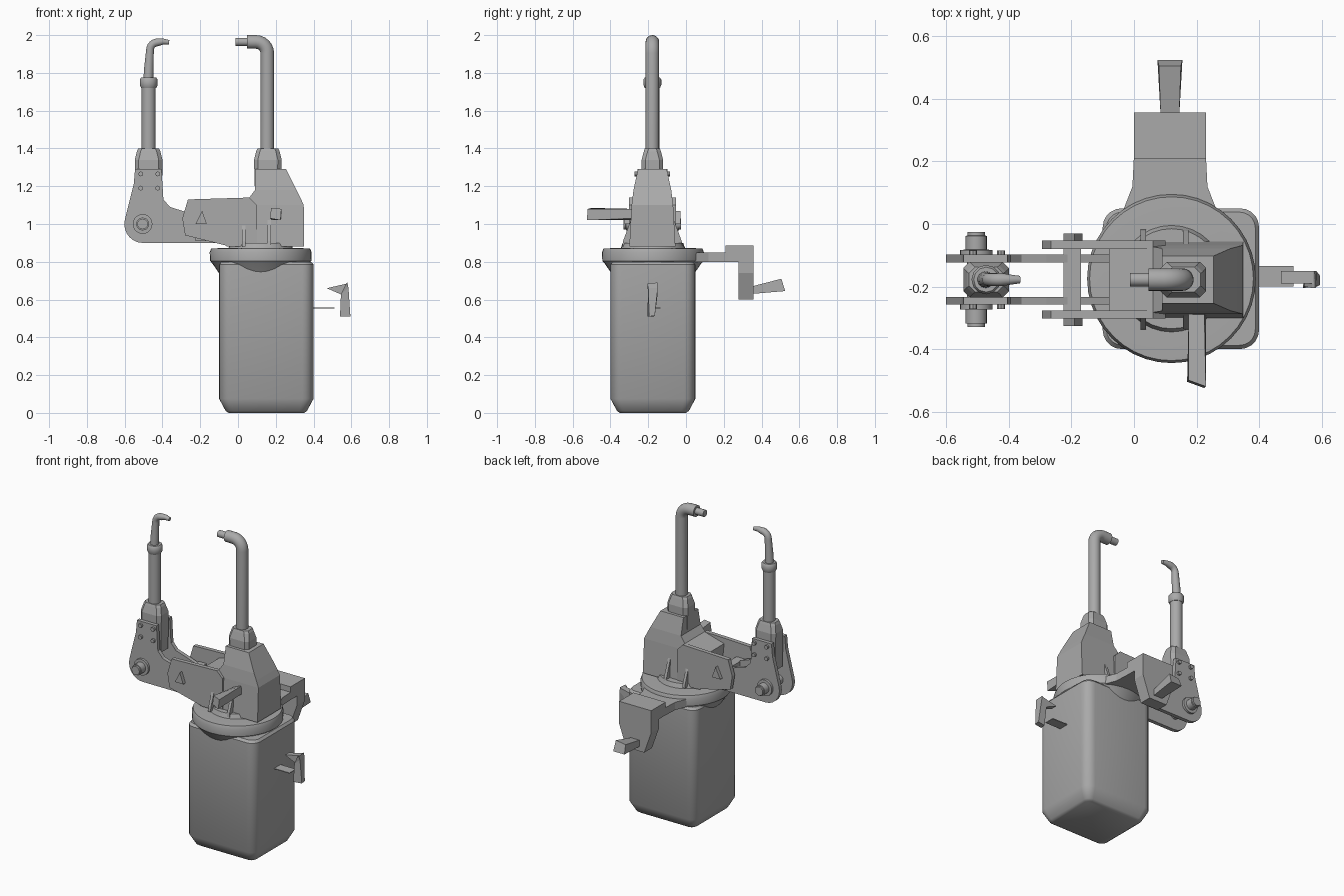
import bpy, bmesh, math
from mathutils import Vector

cube = bpy.data.objects.get("Cube")
if cube:
    bpy.data.objects.remove(cube, do_unlink=True)

GREY = (0.4, 0.4, 0.4, 1)
grey = bpy.data.materials.new("plain grey")
grey.use_nodes = True
grey.diffuse_color = GREY
grey.node_tree.nodes["Principled BSDF"].inputs["Base Color"].default_value = GREY

YC = -0.178          # centre plane of the arms
CX, CY = 0.12, -0.175  # centre of the collar


def finish(name, bm, smooth=False):
    bmesh.ops.recalc_face_normals(bm, faces=bm.faces)
    mesh = bpy.data.meshes.new(name)
    bm.to_mesh(mesh)
    bm.free()
    mesh.materials.append(grey)
    ob = bpy.data.objects.new(name, mesh)
    bpy.context.scene.collection.objects.link(ob)
    if smooth:
        bpy.ops.object.select_all(action="DESELECT")
        ob.select_set(True)
        bpy.context.view_layer.objects.active = ob
        bpy.ops.object.shade_smooth_by_angle(angle=math.radians(35))
    return ob


def loft(name, rings, smooth=False):
    """Skin a list of point loops and cap both ends."""
    bm = bmesh.new()
    loops = [[bm.verts.new(p) for p in r] for r in rings]
    n = len(loops[0])
    for a, b in zip(loops, loops[1:]):
        for i in range(n):
            j = (i + 1) % n
            bm.faces.new((a[i], a[j], b[j], b[i]))
    bm.faces.new(loops[0])
    bm.faces.new(loops[-1])
    return finish(name, bm, smooth)


def plate(name, pts, y0, y1):
    """Front outline (x, z) extruded along y."""
    return loft(name, [[(x, y, z) for x, z in pts] for y in (y0, y1)])


def rect(x0, x1, y0, y1, z):
    return [(x0, y0, z), (x1, y0, z), (x1, y1, z), (x0, y1, z)]


def box(name, x0, x1, y0, y1, z0, z1):
    return loft(name, [rect(x0, x1, y0, y1, z0), rect(x0, x1, y0, y1, z1)])


def tube(name, path, n=20):
    """Round tube through (x, y, z, radius) stations."""
    pts = [Vector(p[:3]) for p in path]
    rings = []
    for i, p in enumerate(pts):
        t = pts[min(i + 1, len(pts) - 1)] - pts[max(i - 1, 0)]
        side = Vector((0, 1, 0)) if abs(t.normalized().y) < 0.9 else Vector((1, 0, 0))
        other = t.cross(side).normalized()
        angles = [2 * math.pi * k / n for k in range(n)]
        rings.append([p + path[i][3] * (side * math.cos(a) + other * math.sin(a)) for a in angles])
    return loft(name, rings, True)


def rounded(x0, x1, y0, y1, r, z, steps=5):
    """Rounded rectangle loop at height z."""
    out = []
    corners = [(x1 - r, y1 - r), (x0 + r, y1 - r), (x0 + r, y0 + r), (x1 - r, y0 + r)]
    for q, (cx, cy) in enumerate(corners):
        for k in range(steps + 1):
            a = math.pi / 2 * (q + k / steps)
            out.append((cx + r * math.cos(a), cy + r * math.sin(a), z))
    return out


# Transformer body with chamfered foot
loft("transformer_body", [
    rounded(-0.1 + d, 0.4 - d, -0.4 + d, 0.05 - d, r, z)
    for d, r, z in [(0.05, 0.03, 0), (0.035, 0.04, 0.01), (0, 0.06, 0.075),
                    (0, 0.06, 0.785), (0.012, 0.05, 0.8)]], True)

# Collar: underside funnel, flange and turntable
tube("collar", [(CX, CY, z, r) for z, r in [
    (0.71, 0.2), (0.79, 0.255), (0.805, 0.268), (0.85, 0.27), (0.87, 0.262),
    (0.872, 0.22)]], 40)
tube("turntable", [(CX, CY, 0.86, 0.175), (CX, CY, 0.9, 0.16)], 32)

# Rear bracket
loft("rear_bracket_plate", [
    [(-0.04, 0.03, z), (0.27, 0.03, z), (0.235, 0.12, z), (0.23, 0.22, z), (0, 0.22, z), (-0.005, 0.12, z)]
    for z in (0.8, 0.85)])
box("rear_bracket_head", 0, 0.23, 0.21, 0.357, 0.8, 0.885)
loft("rear_bracket_drop", [rect(0.05, 0.18, 0.277, 0.357, 0.6),
                           rect(0, 0.23, 0.277, 0.357, 0.74), rect(0, 0.23, 0.277, 0.357, 0.81)])
loft("rear_connector", [
    [(0.085, 0.35, 0.63), (0.145, 0.35, 0.63), (0.145, 0.35, 0.67), (0.085, 0.35, 0.67)],
    [(0.075, 0.525, 0.645), (0.155, 0.525, 0.645), (0.15, 0.505, 0.71), (0.08, 0.505, 0.7)]])

# Side and front connectors
loft("side_connector_blade", [
    [(0.54, -0.205, 0.51), (0.595, -0.195, 0.51), (0.595, -0.165, 0.515), (0.545, -0.17, 0.51)],
    [(0.545, -0.2, 0.63), (0.585, -0.2, 0.66), (0.583, -0.15, 0.66), (0.545, -0.15, 0.63)],
    [(0.57, -0.205, 0.68), (0.58, -0.205, 0.685), (0.578, -0.15, 0.69), (0.57, -0.15, 0.68)]])
plate("side_connector_wedge", [(0.47, 0.66), (0.55, 0.625), (0.578, 0.685)], -0.19, -0.15)
loft("side_connector_tab", [rect(0.39, 0.51, -0.2, -0.135, z) for z in (0.553, 0.558)])
loft("front_connector", [
    [(0.18, -0.28, 1.02), (0.23, -0.28, 1.03), (0.225, -0.28, 1.08), (0.175, -0.28, 1.06)],
    [(0.17, -0.505, 1.03), (0.225, -0.525, 1.02), (0.23, -0.52, 1.08), (0.175, -0.5, 1.085)]])

# Fixed arm housing, tapering in towards the electrode holder
loft("fixed_arm_housing", [rect(x0, x1, YC - w, YC + w, z) for x0, x1, w, z in [
    (-0.06, 0.35, 0.122, 0.88), (-0.08, 0.348, 0.11, 1.1),
    (0.06, 0.33, 0.105, 1.14), (0.09, 0.31, 0.1, 1.18), (0.09, 0.255, 0.076, 1.29)]])

# Fork plates, movable arm plates, bolts and gussets on each side
FORK = [(-0.295, 1.03), (-0.265, 1.13), (0.06, 1.14), (0.1, 1.1), (0.1, 0.88), (-0.04, 0.88), (-0.28, 0.94)]
pivot = [(-0.505 + 0.097 * math.cos(a), 1 + 0.1 * math.sin(a))
         for a in [math.radians(d) for d in range(165, 271, 15)]]
ARM = pivot + [(-0.08, 0.9), (-0.08, 0.99), (-0.28, 1.065), (-0.36, 1.09),
               (-0.395, 1.13), (-0.405, 1.29), (-0.545, 1.29), (-0.552, 1.21)]
for side, s in (("right", -1), ("left", 1)):
    plate("fork_plate_" + side, FORK, YC + s * 0.098, YC + s * 0.125)
    plate("movable_arm_plate_" + side, ARM, YC + s * 0.055, YC + s * 0.08)
    tube("pivot_boss_" + side, [(-0.505, YC + s * d, 1, r) for d, r in [
        (0.07, 0.052), (0.095, 0.052), (0.096, 0.034), (0.14, 0.034), (0.141, 0.028), (0.152, 0.028)]])
    for x in (-0.515, -0.425):
        for z in (1.19, 1.265):
            tube("arm_bolt_" + side, [(x, YC + s * 0.07, z, 0.013), (x, YC + s * 0.094, z, 0.013)], 8)
    for x in (0.03, 0.165):
        loft("gusset_" + side, [
            [(x + d, YC + s * 0.1, 0.88), (x + d, YC + s * 0.16, 0.88),
             (x + d, YC + s * 0.155, 0.91), (x + d, YC + s * 0.1, 1.06)] for d in (-0.009, 0.009)])
    # Small fork end stop
    plate("fork_stop_" + side, [(-0.225, 1.0), (-0.19, 1.07), (-0.165, 1.0)],
          YC + s * 0.12, YC + s * 0.148)

box("arm_cross_plate", -0.225, -0.17, YC - 0.1, YC + 0.1, 0.91, 1.04)
tube("pivot_pin", [(-0.505, YC - 0.08, 1, 0.03), (-0.505, YC + 0.08, 1, 0.03)])

# Electrode holders: clamp blocks with tapered tops
for label, x, low in (("movable", -0.473, 1.1), ("fixed", 0.158, 1.2)):
    loft(label + "_electrode_holder", [
        rounded(x - w, x + w, YC - d, YC + d, 0.02, z, 1)
        for w, d, z in [(0.07, 0.057, low), (0.073, 0.057, 1.34), (0.062, 0.045, 1.385), (0.055, 0.04, 1.4)]])


def bend(x, z, r, radius, turn, steps=6):
    """Quarter turn from upright to sideways."""
    return [(x + turn * r * (1 - math.cos(a)), YC, z + r * math.sin(a), radius)
            for a in [math.pi / 2 * k / steps for k in range(steps + 1)]]


# Fixed electrode with elbow and tip
tube("fixed_electrode", [(0.155, YC, 1.38, 0.036)] + bend(0.155, 1.904, 0.06, 0.036, -1)
     + [(0.047, YC, 1.964, 0.036)])
tube("fixed_electrode_tip", [(0.06, YC, 1.964, 0.022), (-0.012, YC, 1.964, 0.022)], 14)

# Movable electrode with collar and curved tip
tube("movable_electrode", [(-0.473, YC, 1.38, 0.037), (-0.473, YC, 1.74, 0.037)])
tube("movable_electrode_collar", [(-0.473, YC, z, r) for z, r in [
    (1.72, 0.04), (1.735, 0.047), (1.765, 0.047), (1.775, 0.04)]], 12)
tube("movable_electrode_tip", [(-0.475, YC, 1.76, 0.027), (-0.472, YC, 1.83, 0.025)]
     + bend(-0.466, 1.92, 0.042, 0.021, 1) + [(-0.395, YC, 1.966, 0.016), (-0.365, YC, 1.962, 0.012)], 14)
